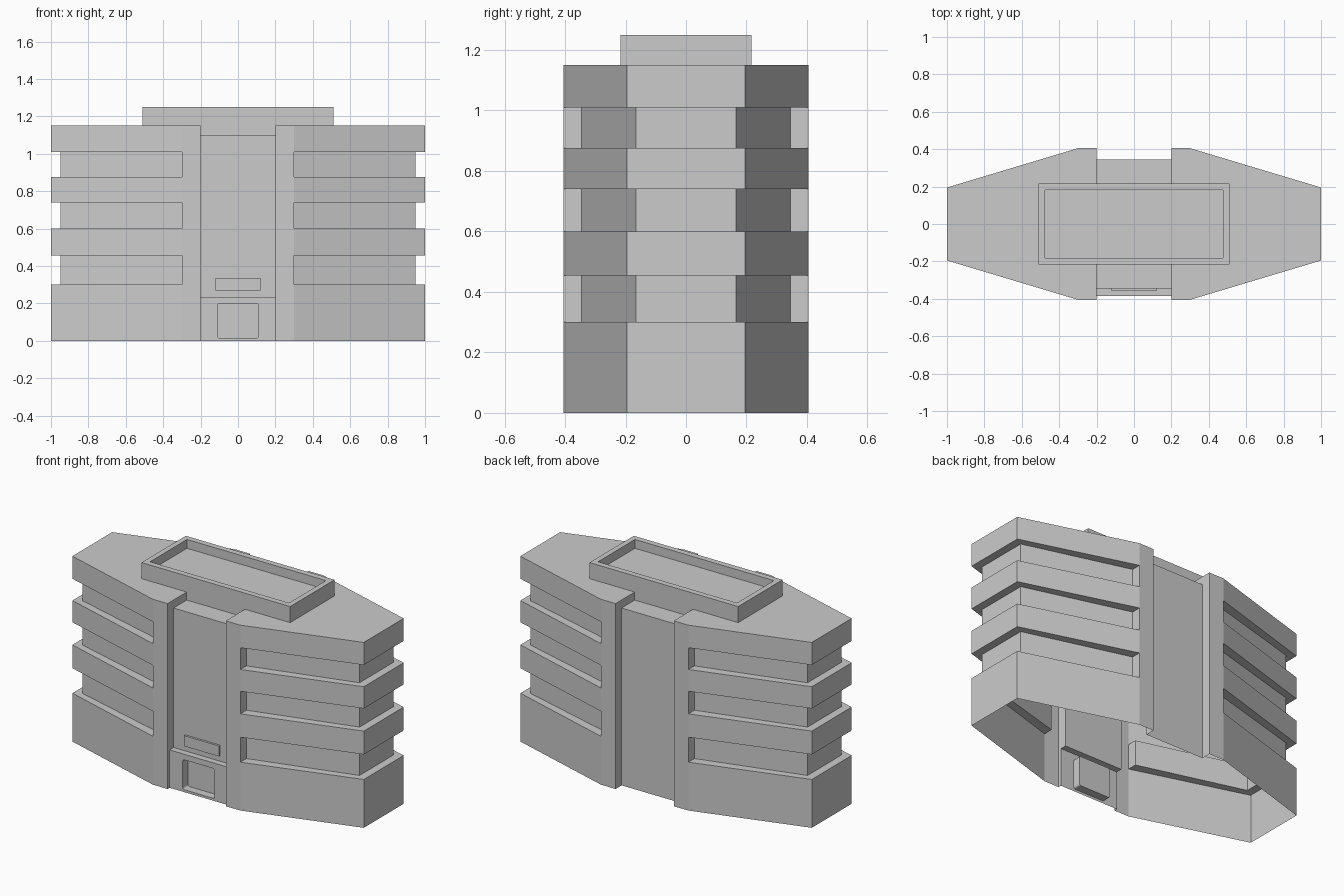
import bpy, bmesh, math

if "Cube" in bpy.data.objects:
    bpy.data.objects.remove(bpy.data.objects["Cube"])


def finish(bm, name, mirror=False):
    bmesh.ops.remove_doubles(bm, verts=bm.verts, dist=0.0005)
    me = bpy.data.meshes.new(name)
    bm.to_mesh(me)
    bm.free()
    ob = bpy.data.objects.new(name, me)
    bpy.context.collection.objects.link(ob)
    if mirror:
        m = ob.modifiers.new("Mirror", 'MIRROR')
        m.use_clip = True
    return ob


def face(bm, pts):
    return bm.faces.new([bm.verts.new(p) for p in pts])


def flat(bm, pts, z, up=True):
    # Horizontal polygon, turned to face up or down
    f = face(bm, [(x, y, z) for x, y in pts])
    f.normal_update()
    if (f.normal.z > 0) != up:
        f.normal_flip()


def wall(bm, path, z0, z1):
    for (ax, ay), (bx, by) in zip(path, path[1:]):
        face(bm, [(ax, ay, z0), (bx, by, z0), (bx, by, z1), (ax, ay, z1)])


def both_ends(front):
    # Front half of a plan outline, continued symmetrically to the back
    return front + [(x, -y) for x, y in reversed(front)]


PANEL, DOOR, POD = 0.346, 0.385, 0.217
OUT = 0.405

# Building shell, open underneath: right half, mirrored
outer = both_ends([(0.3, -OUT), (1.0, -0.195)])
inner = both_ends([(0.3, -PANEL), (0.95, -0.165)])
lead = [(0, -PANEL), (0.2, -PANEL), (0.2, -OUT)]
tail = [(x, -y) for x, y in reversed(lead)]
full = lead + outer + tail
recessed = lead + [outer[0]] + inner + [outer[-1]] + tail

bm = bmesh.new()
wall(bm, [(0.2, -DOOR), (0.2, -OUT)] + outer + tail, 0, 0.235)
z = 0.235
for lo, hi in ((0.3, 0.455), (0.6, 0.74), (0.875, 1.01)):
    wall(bm, full, z, lo)
    wall(bm, recessed, lo, hi)
    for i in range(3):
        ring = [outer[i], outer[i + 1], inner[i + 1], inner[i]]
        flat(bm, ring, lo, True)
        flat(bm, ring, hi, False)
    z = hi
wall(bm, full, z, 1.1)
# Parapet level, where the centre steps back to the rooftop unit
top_lead = [(0, -POD), (0.2, -POD), (0.2, -OUT)]
wall(bm, both_ends(top_lead + outer[:2]), 1.1, 1.15)
for s in (-1, 1):
    flat(bm, [(0, s * PANEL), (0.2, s * PANEL), (0.2, s * POD), (0, s * POD)], 1.1)
flat(bm, [(0, -DOOR), (0.2, -DOOR), (0.2, -PANEL), (0, -PANEL)], 0.235)
flat(bm, [(0.2, -OUT)] + outer + [(0.2, OUT), (0.2, POD), (0.51, POD),
                                  (0.51, -POD), (0.2, -POD)], 1.15)
finish(bm, "building_shell", mirror=True)

# Entrance front with a rounded doorway recess
bm = bmesh.new()
corners = [(0.2, 0), (0.2, 0.235), (-0.2, 0.235), (-0.2, 0)]
r, hx, z0, z1 = 0.012, 0.11, 0.015, 0.2
centres = [(hx - r, z0 + r), (hx - r, z1 - r), (-hx + r, z1 - r), (-hx + r, z0 + r)]
arcs = []
for k, (cx, cz) in enumerate(centres):
    angs = [math.radians(-90 + 90 * k + 30 * j) for j in range(4)]
    arcs.append([(cx + r * math.cos(a), cz + r * math.sin(a)) for a in angs])


def at(y, pts):
    return [(x, y, zz) for x, zz in pts]


for k in range(4):
    n = (k + 1) % 4
    for a, b in zip(arcs[k], arcs[k][1:]):
        face(bm, at(-DOOR, [corners[k], b, a]))
    face(bm, at(-DOOR, [corners[k], corners[n], arcs[n][0], arcs[k][-1]]))
loop = [p for arc in arcs for p in arc]
for a, b in zip(loop, loop[1:] + loop[:1]):
    face(bm, at(-DOOR, [a, b]) + at(-0.335, [b, a]))
face(bm, at(-0.335, loop))
finish(bm, "entrance")

# Blank panel above the entrance
bm = bmesh.new()
rect = [(-0.12, -PANEL), (-0.12, -0.359), (0.12, -0.359), (0.12, -PANEL)]
wall(bm, rect, 0.27, 0.335)
flat(bm, rect, 0.27, False)
flat(bm, rect, 0.335, True)
finish(bm, "entrance_panel")

# Rooftop unit: rim with a sunken top
bm = bmesh.new()


def box(x, y):
    return [(-x, -y), (x, -y), (x, y), (-x, y), (-x, -y)]


o, i = box(0.51, POD), box(0.477, 0.181)
wall(bm, o, 1.15, 1.25)
wall(bm, i[::-1], 1.195, 1.25)
for k in range(4):
    flat(bm, [o[k], o[k + 1], i[k + 1], i[k]], 1.25)
flat(bm, i[:4], 1.195)
finish(bm, "rooftop_unit")
